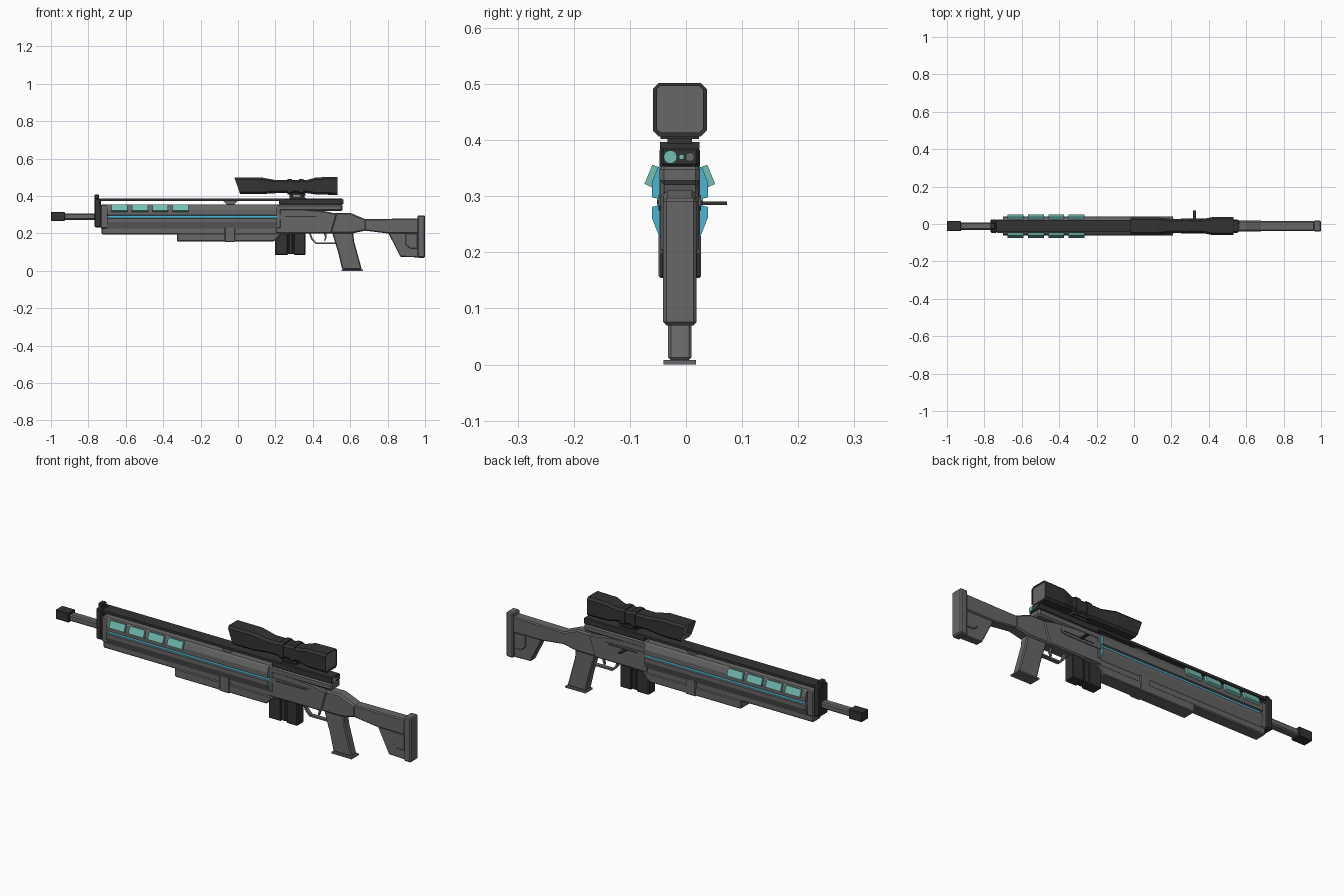
import bpy, bmesh, math
from mathutils import Matrix

CY = -0.011  # centre plane of the rifle body


def material(name, r, g, b):
    m = bpy.data.materials.new(name)
    m.diffuse_color = (r, g, b, 1)
    return m


GREY = material("gunmetal grey", 0.135, 0.135, 0.135)
DARK = material("near black", 0.033, 0.033, 0.033)
TEAL = material("pale teal", 0.17, 0.52, 0.46)
CYAN = material("bright cyan", 0.07, 0.46, 0.63)


def finish(name, bm, mats, bevel=0):
    bmesh.ops.recalc_face_normals(bm, faces=bm.faces)
    me = bpy.data.meshes.new(name)
    bm.to_mesh(me)
    bm.free()
    ob = bpy.data.objects.new(name, me)
    bpy.context.collection.objects.link(ob)
    for m in mats:
        me.materials.append(m)
    if bevel:
        mod = ob.modifiers.new("chamfer", 'BEVEL')
        mod.width, mod.segments = bevel, 1
        mod.limit_method, mod.angle_limit = 'ANGLE', math.radians(40)
    return ob


def loft(name, rings, mats, bevel=0):
    """Skin a list of equal-length point rings and cap both ends."""
    bm = bmesh.new()
    vs = [[bm.verts.new(p) for p in r] for r in rings]
    n = len(vs[0])
    for a, b in zip(vs, vs[1:]):
        for i in range(n):
            bm.faces.new((a[i], a[(i + 1) % n], b[(i + 1) % n], b[i]))
    bm.faces.new(vs[0])
    bm.faces.new(vs[-1])
    return finish(name, bm, mats, bevel)


def side(name, pts, half, mat, bevel=0, cy=CY):
    """Extrude an x-z outline across the width."""
    return loft(name, [[(x, cy + s * half, z) for x, z in pts] for s in (-1, 1)], [mat], bevel)


def box(name, x0, x1, z0, z1, half, mat, bevel=0, cy=CY):
    return side(name, [(x0, z0), (x1, z0), (x1, z1), (x0, z1)], half, mat, bevel, cy)


def section(name, pts, x0, x1, mats):
    """Extrude a y-z outline along the length."""
    return loft(name, [[(x, CY + y, z) for y, z in pts] for x in (x0, x1)], mats)


# Barrel and muzzle
box("muzzle_brake", -1.0, -0.925, 0.267, 0.315, 0.027, DARK, 0.003)
box("barrel", -0.93, -0.74, 0.273, 0.306, 0.02, GREY, 0.006)
box("front_plate", -0.768, -0.733, 0.232, 0.388, 0.036, DARK, 0.006)
box("front_sight", -0.768, -0.742, 0.38, 0.408, 0.018, DARK, 0.004)

# Long top rail with its support and rear block
box("top_rail", -0.735, 0.25, 0.373, 0.386, 0.033, DARK)
side("rail_support", [(-0.08, 0.376), (0.0, 0.376), (-0.025, 0.35), (-0.055, 0.35)], 0.02, GREY)
box("rear_rail", 0.22, 0.56, 0.353, 0.386, 0.033, DARK, 0.004)
for y, r, mat in ((-0.017, 0.012, TEAL), (0.018, 0.008, GREY), (0.003, 0.005, TEAL)):
    bm = bmesh.new()
    bmesh.ops.create_cone(bm, cap_ends=True, segments=12, radius1=r, radius2=r, depth=0.006,
                          matrix=Matrix.Translation((0.561, CY + y, 0.37)) @ Matrix.Rotation(math.pi / 2, 4, 'Y'))
    finish("rail_end_button", bm, [mat])

# Handguard: inner core, glowing strip, upper and lower side shells
box("handguard_core", -0.735, 0.23, 0.225, 0.355, 0.036, GREY, 0.006)
box("light_strip", -0.692, 0.21, 0.275, 0.305, 0.041, CYAN)
SHELLS = {
    "upper_shell": [(0.034, 0.354), (0.04, 0.35), (0.05, 0.325), (0.05, 0.298), (0.034, 0.294)],
    "lower_shell": [(0.034, 0.284), (0.05, 0.281), (0.05, 0.262), (0.036, 0.226), (0.03, 0.24)],
}
for s in (-1, 1):
    for name, pts in SHELLS.items():
        ob = section(name, [(s * y, z) for y, z in pts], -0.70, 0.208, [GREY, CYAN])
        for f in ob.data.polygons:  # rear ends glow
            if f.normal.x > 0.9:
                f.material_index = 1
    # Tilted vent panels
    for i in range(4):
        x = -0.675 + i * 0.1085
        section("vent_panel", [(s * 0.037, 0.352), (s * 0.049, 0.356), (s * 0.063, 0.322), (s * 0.046, 0.314)],
                x, x + 0.085, [TEAL])

# Lower frame and underbarrel
side("lower_frame", [(-0.73, 0.195), (0.3, 0.195), (0.3, 0.245), (-0.73, 0.245)], 0.031, GREY, 0.005)
side("underbarrel", [(-0.325, 0.157), (0.19, 0.157), (0.235, 0.2), (-0.325, 0.2)], 0.035, GREY, 0.004)
box("underbarrel_clamp", -0.072, -0.015, 0.154, 0.24, 0.038, GREY, 0.004)

# Receiver with raised side bar and bolt
side("receiver", [(0.2, 0.2), (0.5, 0.2), (0.53, 0.305), (0.46, 0.32), (0.2, 0.345)], 0.034, GREY, 0.006)
box("receiver_top", 0.2, 0.56, 0.32, 0.356, 0.036, GREY, 0.008)
for s in (-1, 1):
    side("receiver_bar", [(0.21, 0.275), (0.41, 0.275), (0.435, 0.283), (0.435, 0.297), (0.21, 0.302)],
         0.003, GREY, 0, CY + s * 0.035)
    box("receiver_slot", 0.25, 0.42, 0.287, 0.292, 0.001, DARK, 0, CY + s * 0.0385)
box("bolt_handle", 0.316, 0.331, 0.284, 0.291, 0.026, DARK, 0, 0.047)

# Magazine: two ribs around a recessed middle
box("magazine_core", 0.21, 0.35, 0.09, 0.22, 0.02, DARK)
box("magazine_front", 0.198, 0.267, 0.085, 0.205, 0.027, DARK, 0.004)
box("magazine_back", 0.298, 0.36, 0.085, 0.205, 0.027, DARK, 0.004)
box("magazine_rib", 0.272, 0.293, 0.09, 0.2, 0.024, DARK, 0.003)

# Trigger and guard
side("trigger_guard", [(0.38, 0.2), (0.39, 0.17), (0.415, 0.144), (0.525, 0.144), (0.525, 0.152),
                       (0.418, 0.152), (0.398, 0.175), (0.39, 0.2)], 0.01, GREY)
side("trigger", [(0.458, 0.2), (0.472, 0.2), (0.475, 0.182), (0.466, 0.16), (0.46, 0.162), (0.465, 0.18)], 0.005, GREY)

# Grip
side("grip", [(0.5, 0.215), (0.615, 0.215), (0.62, 0.16), (0.662, 0.008), (0.557, 0.008), (0.535, 0.1)],
     0.021, GREY, 0.005)
box("grip_base", 0.553, 0.667, 0.0, 0.008, 0.029, GREY)

# Stock
side("stock_neck", [(0.42, 0.2), (0.61, 0.2), (0.685, 0.216), (0.685, 0.275), (0.6, 0.31), (0.45, 0.31)],
     0.029, GREY, 0.007)
side("stock_body", [(0.67, 0.216), (0.8, 0.2), (0.965, 0.2), (0.965, 0.28), (0.67, 0.277)], 0.026, GREY, 0.005)
side("stock_brace", [(0.8, 0.21), (0.868, 0.075), (0.965, 0.072), (0.965, 0.21)], 0.019, GREY, 0.004)
side("stock_inner_panel", [(0.895, 0.2), (0.895, 0.14), (0.92, 0.12), (0.96, 0.12), (0.96, 0.2)], 0.023, GREY, 0.003)
box("butt_pad", 0.96, 1.0, 0.07, 0.297, 0.03, GREY, 0.006)


# Scope body: chamfered square sections, slanted at the front
def scope_ring(x, half, z0, z1, c=0.011, slant=0.0):
    pts = [(half - c, z0), (half, z0 + c), (half, z1 - c), (half - c, z1),
           (c - half, z1), (-half, z1 - c), (-half, z0 + c), (c - half, z0)]
    return [(x + slant * (z1 - z) / (z1 - z0), CY + y, z) for y, z in pts]


loft("scope", [scope_ring(0.012, 0.037, 0.418, 0.49, 0.009, 0.023),
               scope_ring(-0.02, 0.046, 0.41, 0.5, 0.011, 0.032), scope_ring(0.12, 0.046, 0.41, 0.5),
               scope_ring(0.2, 0.038, 0.415, 0.486), scope_ring(0.37, 0.038, 0.415, 0.486),
               scope_ring(0.42, 0.048, 0.408, 0.5), scope_ring(0.532, 0.048, 0.406, 0.502),
               scope_ring(0.532, 0.041, 0.414, 0.496, 0.006), scope_ring(0.526, 0.041, 0.414, 0.496, 0.006)], [DARK])
loft("eyepiece_glass", [scope_ring(x, 0.041, 0.414, 0.496, 0.006) for x in (0.523, 0.529)], [GREY])
loft("objective_glass", [scope_ring(x, 0.034, 0.422, 0.487, 0.008, 0.021) for x in (0.009, 0.014)], [GREY])

# Scope rings and mount
for x in (0.265, 0.325):
    loft("scope_ring", [scope_ring(a, 0.041, 0.408, 0.491) for a in (x, x + 0.025)], [DARK])
    box("mount_post", x + 0.01, x + 0.03, 0.38, 0.412, 0.022, DARK)
side("mount_base", [(0.27, 0.384), (0.37, 0.384), (0.35, 0.397), (0.29, 0.397)], 0.035, DARK)
box("mount_saddle", 0.28, 0.36, 0.402, 0.416, 0.034, DARK)
